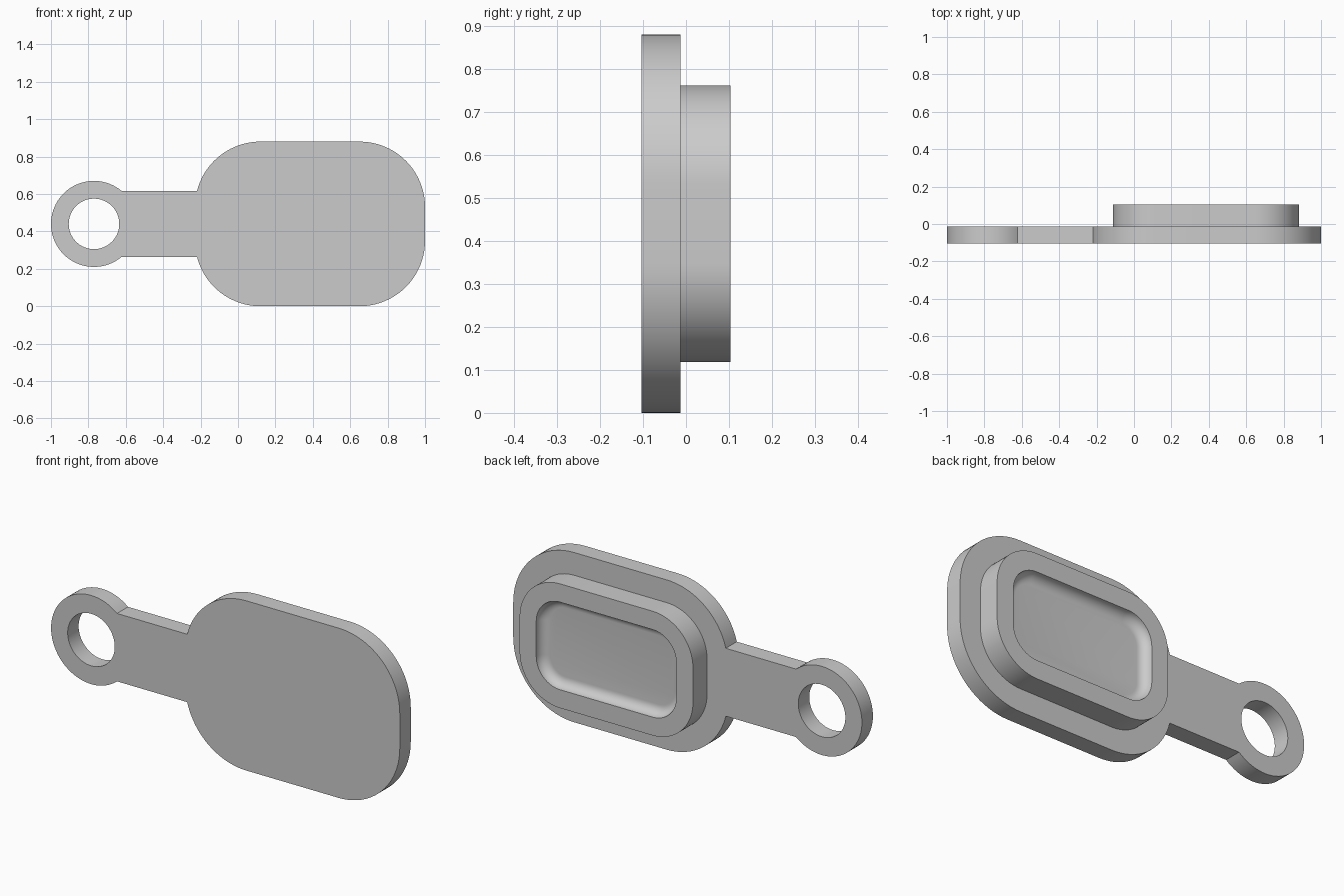
import bpy, bmesh
from math import radians, sin, cos, asin, degrees

if "Cube" in bpy.data.objects:
    bpy.data.objects.remove(bpy.data.objects["Cube"])

grey = bpy.data.materials.new("plain_grey")
grey.use_nodes = True
grey.diffuse_color = (0.6, 0.6, 0.6, 1)
grey.node_tree.nodes["Principled BSDF"].inputs["Base Color"].default_value = grey.diffuse_color

FRONT, MID, BACK = -0.103, -0.013, 0.103    # depth layers
CX, CZ = 0.385, 0.44                        # centre of the pad
HALF_X, HALF_Z, RADIUS = 0.615, 0.44, 0.35  # pad size and corner radius
RING_X, RING_R, HOLE_R = -0.77, 0.23, 0.135
NECK = 0.176                                # half height of the strap


def arc(x, z, r, start, end, steps):
    angles = [radians(start + (end - start) * i / steps) for i in range(steps + 1)]
    return [(x + r * cos(a), z + r * sin(a)) for a in angles]


def rounded_outline(inset):
    """Counter-clockwise rounded rectangle, inset from the pad edge."""
    dx, dz = HALF_X - RADIUS, HALF_Z - RADIUS
    points = []
    for i, (sx, sz) in enumerate([(1, 1), (-1, 1), (-1, -1), (1, -1)]):
        points += arc(CX + sx * dx, CZ + sz * dz, RADIUS - inset, 90 * i, 90 * i + 90, 20)
    return points


def finish(bm, name):
    bmesh.ops.recalc_face_normals(bm, faces=bm.faces)
    mesh = bpy.data.meshes.new(name)
    bm.to_mesh(mesh)
    bm.free()
    mesh.materials.append(grey)
    obj = bpy.data.objects.new(name, mesh)
    bpy.context.collection.objects.link(obj)
    bpy.ops.object.select_all(action='DESELECT')
    obj.select_set(True)
    bpy.context.view_layer.objects.active = obj
    bpy.ops.object.shade_smooth_by_angle(angle=radians(30))
    return obj


# Base plate: pad, strap and ring as one outline with a hole
left_x, low_z = CX - HALF_X + RADIUS, RADIUS
high_z = 2 * HALF_Z - RADIUS
join = degrees(asin((CZ + NECK - high_z) / RADIUS))
tip = degrees(asin(NECK / RING_R))
right_x = CX + HALF_X - RADIUS
outline = (arc(right_x, low_z, RADIUS, -90, 0, 20)
           + arc(right_x, high_z, RADIUS, 0, 90, 20)
           + arc(left_x, high_z, RADIUS, 90, 180 - join, 20)
           + arc(RING_X, CZ, RING_R, tip, 360 - tip, 56)
           + arc(left_x, low_z, RADIUS, 180 + join, 270, 20))
hole = arc(RING_X, CZ, HOLE_R, 0, 360, 64)[:-1]

bm = bmesh.new()
edges = []
for loop in (outline, hole):
    verts = [bm.verts.new((x, FRONT, z)) for x, z in loop]
    edges += [bm.edges.new((v, verts[i - 1])) for i, v in enumerate(verts)]
bmesh.ops.triangle_fill(bm, edges=edges, use_beauty=True)
extruded = bmesh.ops.extrude_face_region(bm, geom=bm.faces[:], use_keep_orig=True)
moved = [g for g in extruded["geom"] if isinstance(g, bmesh.types.BMVert)]
bmesh.ops.translate(bm, verts=moved, vec=(0, MID - FRONT, 0))
finish(bm, "base_plate")

# Raised plug: side wall, flat rim, and a dish with a rounded floor edge
PLUG_INSET, RIM, FILLET = 0.118, 0.095, 0.048
profile = [(PLUG_INSET, MID), (PLUG_INSET, BACK)]
for step in range(9):
    a = radians(90 * step / 8)
    profile.append((PLUG_INSET + RIM + FILLET * (1 - cos(a)), BACK - FILLET * sin(a)))

bm = bmesh.new()
rings = [[bm.verts.new((x, y, z)) for x, z in rounded_outline(inset)] for inset, y in profile]
for lower, upper in zip(rings, rings[1:]):
    for i in range(len(lower)):
        bm.faces.new((lower[i - 1], lower[i], upper[i], upper[i - 1]))
bm.faces.new(rings[-1])
finish(bm, "raised_plug")
